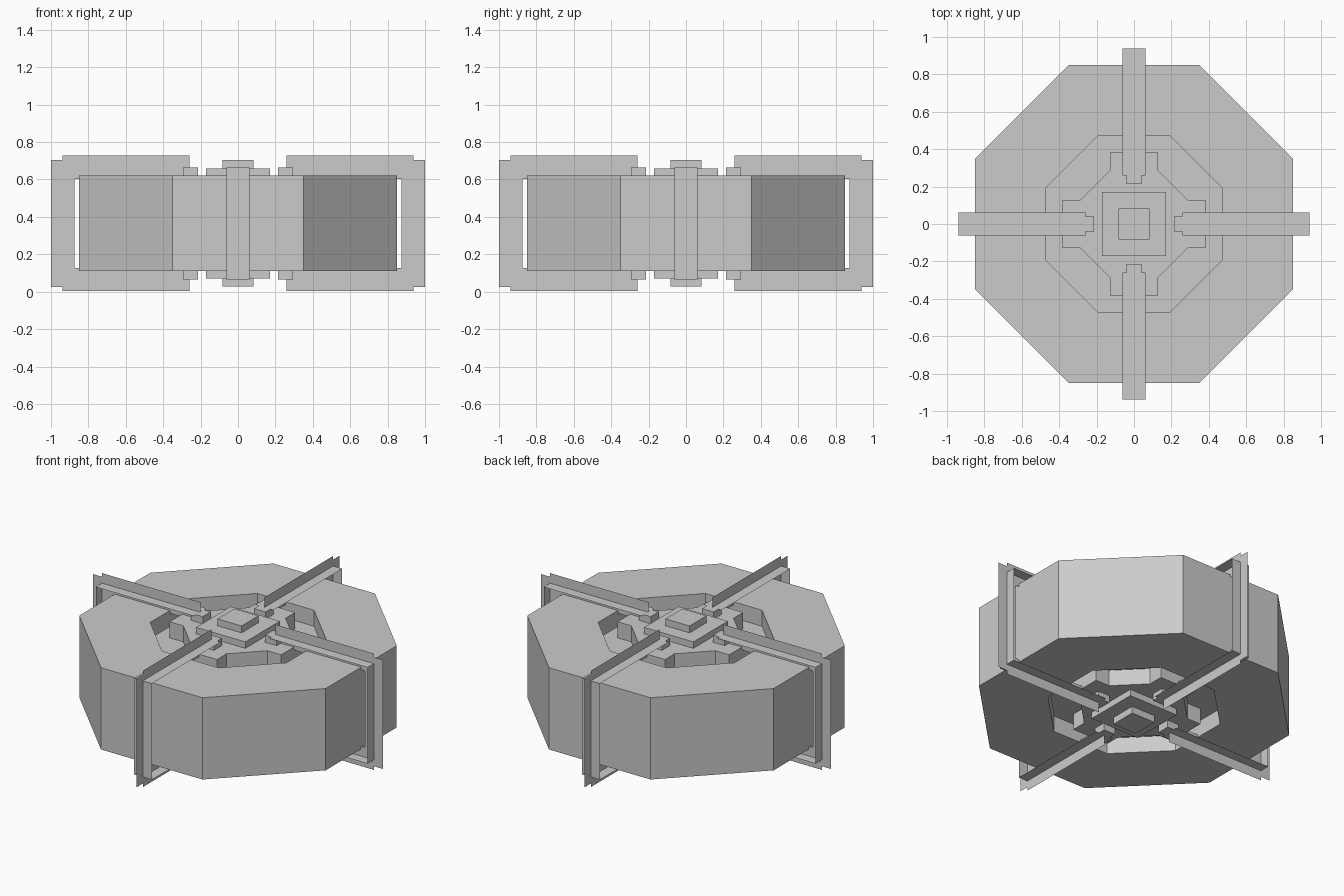
import bpy, bmesh, math
from mathutils import Matrix

if "Cube" in bpy.data.objects:
    bpy.data.objects.remove(bpy.data.objects["Cube"])

MID = 0.365        # mirror height of the whole model
TOP = 0.62         # top of ring
FLOOR = 0.52       # floor of the channel around the hub


def finish(name, bm):
    bmesh.ops.recalc_face_normals(bm, faces=bm.faces)
    me = bpy.data.meshes.new(name)
    bm.to_mesh(me)
    bm.free()
    ob = bpy.data.objects.new(name, me)
    bpy.context.collection.objects.link(ob)
    return ob


def turned(pts):
    """Repeat a quarter outline four times around z."""
    out = []
    for k in range(4):
        c, s = round(math.cos(k * math.pi / 2)), round(math.sin(k * math.pi / 2))
        out += [(c * x - s * y, s * x + c * y) for x, y in pts]
    return out


def prism(name, outline, top):
    """Upright prism, symmetric about MID."""
    bm = bmesh.new()
    f = bm.faces.new([bm.verts.new((x, y, 2 * MID - top)) for x, y in outline])
    ext = bmesh.ops.extrude_face_region(bm, geom=[f])
    vs = [v for v in ext["geom"] if isinstance(v, bmesh.types.BMVert)]
    bmesh.ops.translate(bm, verts=vs, vec=(0, 0, 2 * (top - MID)))
    return finish(name, bm)


# octagonal ring
outer = turned([(0.85, -0.35), (0.85, 0.35)])
inner = turned([(0.47, -0.195), (0.47, 0.195)])
bm = bmesh.new()
loops = [[bm.verts.new((x, y, z)) for x, y in o]
         for o, z in ((outer, 2 * MID - TOP), (outer, TOP), (inner, TOP),
                      (inner, FLOOR))]
low = [bm.verts.new((x, y, 2 * MID - FLOOR)) for x, y in inner]
low_rim = [bm.verts.new((x, y, 2 * MID - TOP)) for x, y in inner]
chain = [low, low_rim] + loops
for a, b in zip(chain, chain[1:]):
    for i in range(8):
        j = (i + 1) % 8
        bm.faces.new((a[i], a[j], b[j], b[i]))
bm.faces.new(loops[-1])    # channel floors
bm.faces.new(low)
finish("octagon_ring", bm)

# hub with four short arms, and stepped square caps
prism("hub", turned([(0.29, -0.125), (0.385, -0.125), (0.385, 0.125), (0.29, 0.125)]), TOP)
prism("cap_plate", turned([(0.17, 0.17)]), 0.66)
prism("cap_button", turned([(0.083, 0.083)]), 0.703)


def quad(bm, a, b, c, d):
    bm.faces.new([bm.verts.new(p) for p in (a, b, c, d)])


# four straps made of crossed thin strips, each with two end plugs
W, R, H = 0.0625, 0.9375, 0.665
for k, side in enumerate(("right", "back", "left", "front")):
    bm = bmesh.new()
    for z in (H, 2 * MID - H):
        quad(bm, (0.26, -W, z), (R, -W, z), (R, W, z), (0.26, W, z))
        quad(bm, (0.26, 0, z - W), (R, 0, z - W), (R, 0, z + W), (0.26, 0, z + W))
    lo, hi = 2 * MID - H, H
    quad(bm, (R, -W, lo), (R, W, lo), (R, W, hi), (R, -W, hi))
    lo, hi = lo - 0.04, hi + 0.04
    quad(bm, (R - W, 0, lo), (R + W, 0, lo), (R + W, 0, hi), (R - W, 0, hi))
    rot = Matrix.Rotation(k * math.pi / 2, 4, 'Z')
    finish(side + "_strap", bm).matrix_world = rot
    plug = prism(side + "_plug", [(0.215, -0.04), (0.295, -0.04),
                                  (0.295, 0.04), (0.215, 0.04)], H)
    plug.matrix_world = rot
